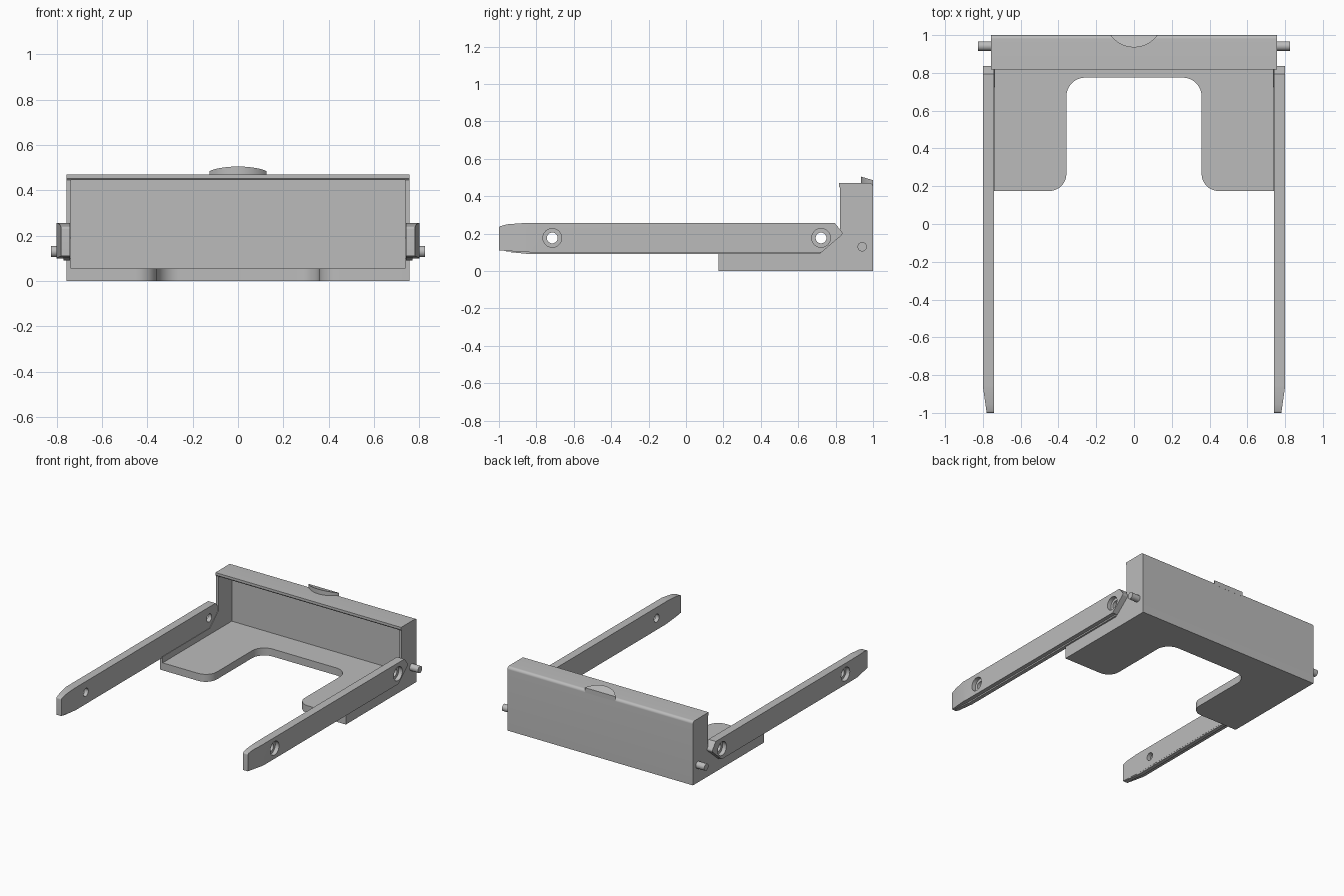
import bpy, bmesh, math
from mathutils import Vector, Matrix

cube = bpy.data.objects.get("Cube")
if cube:
    bpy.data.objects.remove(cube, do_unlink=True)

grey = bpy.data.materials.new("light grey")
grey.use_nodes = True
grey.diffuse_color = (0.5, 0.5, 0.5, 1)
grey.node_tree.nodes["Principled BSDF"].inputs["Base Color"].default_value = (0.5, 0.5, 0.5, 1)


def rounded(corners, steps=10):
    """Outline from (u, v, radius) corners, with arcs where radius > 0."""
    out = []
    for i, (u, v, r) in enumerate(corners):
        p = Vector((u, v))
        if r == 0:
            out.append(p)
            continue
        a = (Vector(corners[i - 1][:2]) - p).normalized()
        b = (Vector(corners[(i + 1) % len(corners)][:2]) - p).normalized()
        half = a.angle(b) / 2
        reach = r / math.tan(half)
        centre = p + (a + b).normalized() * (r / math.sin(half))
        s, e = p + a * reach - centre, p + b * reach - centre
        sweep = s.angle_signed(e)
        for k in range(steps + 1):
            out.append(centre + Matrix.Rotation(-sweep * k / steps, 2) @ s)
    return out


def finish(name, bm):
    bmesh.ops.recalc_face_normals(bm, faces=bm.faces)
    mesh = bpy.data.meshes.new(name)
    bm.to_mesh(mesh)
    bm.free()
    mesh.materials.append(grey)
    ob = bpy.data.objects.new(name, mesh)
    bpy.context.collection.objects.link(ob)
    return ob


def prism(outline, lo, hi, axis):
    """Extrude an outline: (y, z) along x, or (x, y) along z."""
    bm = bmesh.new()
    place = (lambda p, h: (h, p[0], p[1])) if axis == "x" else (lambda p, h: (p[0], p[1], h))
    face = bm.faces.new([bm.verts.new(place(p, lo)) for p in outline])
    new = bmesh.ops.extrude_face_region(bm, geom=[face])["geom"]
    move = Vector(place((0, 0), hi - lo))
    bmesh.ops.translate(bm, verts=[g for g in new if isinstance(g, bmesh.types.BMVert)], vec=move)
    return bm


def rod(name, x0, x1, y, z, r):
    bm = bmesh.new()
    m = Matrix.Translation(((x0 + x1) / 2, y, z)) @ Matrix.Rotation(math.pi / 2, 4, "Y")
    bmesh.ops.create_cone(bm, cap_ends=True, segments=32, radius1=r, radius2=r,
                          depth=abs(x1 - x0), matrix=m)
    return finish(name, bm)


def activate(ob):
    bpy.ops.object.select_all(action="DESELECT")
    ob.select_set(True)
    bpy.context.view_layer.objects.active = ob


def mirror(ob):
    ob.modifiers.new("Mirror", "MIRROR")
    activate(ob)
    bpy.ops.object.modifier_apply(modifier="Mirror")


def smooth(ob):
    activate(ob)
    bpy.ops.object.shade_smooth_by_angle(angle=math.radians(30))


INNER, OUTER = 0.737, 0.757

# Back panel with its overhanging top
shell = finish("back_and_top", prism(rounded([
    (1, 0, 0), (1, 0.47, 0.02), (0.818, 0.47, 0), (0.818, 0.452, 0),
    (0.823, 0.445, 0), (0.98, 0.445, 0), (0.98, 0, 0)]), -INNER, INNER, "x"))
smooth(shell)

# Side walls with a low rim beside the floor
side = finish("side_walls", prism(rounded([
    (0.175, 0, 0), (1, 0, 0), (1, 0.47, 0.02), (0.818, 0.47, 0), (0.818, 0.452, 0),
    (0.823, 0.445, 0), (0.823, 0.19, 0), (0.725, 0.1, 0), (0.175, 0.1, 0)]),
    INNER, OUTER, "x"))
mirror(side)
smooth(side)

# Floor with a U-shaped cut-out
half = [(INNER, 0.98, 0), (INNER, 0.175, 0), (0.358, 0.175, 0.09), (0.358, 0.775, 0.1)]
floor = finish("floor_plate", prism(
    rounded(half + [(-x, y, r) for x, y, r in reversed(half)]), 0, 0.055, "z"))
smooth(floor)

# Thumb tab: circular segment with a sloping top
R, cy = 0.152, 1.087
a = math.asin(0.125 / R)
arc = [(R * math.sin(t), cy - R * math.cos(t)) for t in (a * (k / 12 - 1) for k in range(25))]
bm = prism(arc, 0.45, 0.505, "z")
for v in bm.verts:
    if v.co.z > 0.5:
        v.co.z -= (v.co.y - 0.935) * 0.3
smooth(finish("thumb_tab", bm))

# Arms: pointed at the back, thinning toward the front tip
bm = prism(rounded([
    (-1, 0.11, 0), (-0.83, 0.1, 0), (0.725, 0.1, 0), (0.842, 0.2, 0.015),
    (0.795, 0.257, 0), (-0.86, 0.257, 0), (-0.955, 0.25, 0), (-1, 0.238, 0.012)], 5),
    0.74, 0.80, "x")
bmesh.ops.bisect_plane(bm, geom=bm.verts[:] + bm.edges[:] + bm.faces[:],
                       plane_co=(0, -0.86, 0), plane_no=(0, 1, 0))
for v in bm.verts:
    if v.co.x > 0.79 and v.co.y < -0.86:
        v.co.x -= 0.02 * (-0.86 - v.co.y) / 0.14
arm = finish("arms", bm)

# Counterbored screw holes
for y in (-0.715, 0.722):
    for x0, r in ((0.7, 0.029), (0.77, 0.05)):
        cutter = rod("hole_cutter", x0, 0.9, y, 0.177, r)
        cutter.hide_render = True
        mod = arm.modifiers.new("Hole", "BOOLEAN")
        mod.operation, mod.solver, mod.object = "DIFFERENCE", "EXACT", cutter
        activate(arm)
        bpy.ops.object.modifier_apply(modifier=mod.name)
        bpy.data.objects.remove(cutter, do_unlink=True)
mirror(arm)
smooth(arm)

# Narrow ridge under each arm
ridge = finish("arm_ridges", prism(
    [(-0.98, 0.105), (-0.83, 0.09), (0.715, 0.09), (0.725, 0.105)], 0.741, 0.77, "x"))
mirror(ridge)

# Pivot pins
pin = rod("pivot_pins", 0.745, 0.825, 0.942, 0.13, 0.025)
mirror(pin)
smooth(pin)
